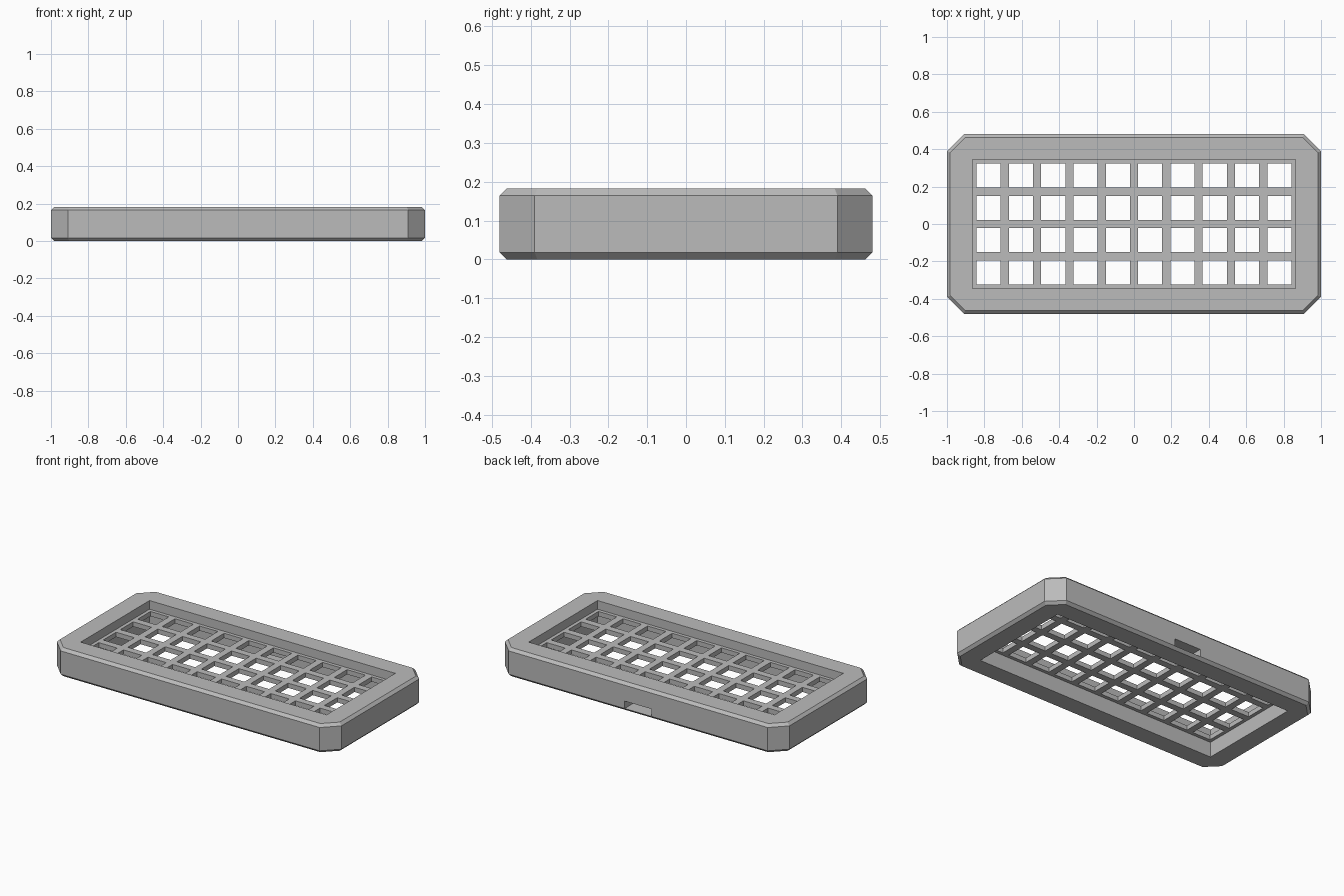
import bpy, bmesh

cube = bpy.data.objects.get("Cube")
if cube:
    bpy.data.objects.remove(cube)

HALF_X, HALF_Y, HEIGHT = 1.0, 0.48, 0.182
CORNER, EDGE = 0.09, 0.017
COLS, ROWS, PITCH, HOLE = 10, 4, 0.1728, 0.129
OPEN_X, OPEN_Y = COLS * PITCH / 2, ROWS * PITCH / 2
PLATE_TOP, PLATE_THICK = 0.127, 0.03

grey = bpy.data.materials.new("plain grey")
grey.use_nodes = True
colour = (0.5, 0.5, 0.5, 1)
grey.diffuse_color = colour
grey.node_tree.nodes["Principled BSDF"].inputs["Base Color"].default_value = colour


def make_object(name, bm):
    bmesh.ops.recalc_face_normals(bm, faces=bm.faces)
    mesh = bpy.data.meshes.new(name)
    bm.to_mesh(mesh)
    bm.free()
    mesh.materials.append(grey)
    obj = bpy.data.objects.new(name, mesh)
    bpy.context.collection.objects.link(obj)
    return obj


def octagon(inset, z):
    x, y = HALF_X - inset, HALF_Y - inset
    c = CORNER - 0.586 * inset
    quarter = [(x, y - c), (x - c, y)]
    half = quarter + [(-px, py) for px, py in reversed(quarter)]
    return [(px, py, z) for px, py in half + [(-px, -py) for px, py in half]]


def cut_box(target, low, high):
    bm = bmesh.new()
    bmesh.ops.create_cube(bm, size=1)
    for v in bm.verts:
        v.co = [high[i] if v.co[i] > 0 else low[i] for i in range(3)]
    cutter = make_object("cutter", bm)
    mod = target.modifiers.new("cut", "BOOLEAN")
    mod.operation = "DIFFERENCE"
    mod.solver = "EXACT"
    mod.object = cutter
    bpy.context.view_layer.objects.active = target
    bpy.ops.object.modifier_apply(modifier=mod.name)
    bpy.data.objects.remove(cutter)


# Case frame: octagonal block with chamfered top and bottom edges
bm = bmesh.new()
levels = [(EDGE, 0), (0, EDGE), (0, HEIGHT - EDGE), (EDGE, HEIGHT)]
rings = [[bm.verts.new(p) for p in octagon(i, z)] for i, z in levels]
for a, b in zip(rings, rings[1:]):
    for i in range(8):
        j = (i + 1) % 8
        bm.faces.new((a[i], a[j], b[j], b[i]))
bm.faces.new(rings[0])
bm.faces.new(rings[-1])
frame = make_object("case_frame", bm)

# Central opening and the cable slot in the back wall
cut_box(frame, (-OPEN_X, -OPEN_Y, -1), (OPEN_X, OPEN_Y, 1))
cut_box(frame, (-0.095, OPEN_Y - 0.05, EDGE), (0.095, 1, 0.064))


# Key plate: a sheet with a regular grid of square holes
def grid_lines(count):
    edge = count * PITCH / 2
    centres = [(i + 0.5) * PITCH - edge for i in range(count)]
    return [-edge] + [c + s * HOLE / 2 for c in centres for s in (-1, 1)] + [edge]


xs, ys = grid_lines(COLS), grid_lines(ROWS)
bm = bmesh.new()
verts = [[bm.verts.new((x, y, PLATE_TOP)) for y in ys] for x in xs]
for i in range(len(xs) - 1):
    for j in range(len(ys) - 1):
        if not (i % 2 and j % 2):
            bm.faces.new((verts[i][j], verts[i + 1][j],
                          verts[i + 1][j + 1], verts[i][j + 1]))
bmesh.ops.dissolve_limit(bm, angle_limit=0.01, verts=bm.verts, edges=[])
for f in bm.faces:
    f.normal_update()
    if f.normal.z < 0:
        f.normal_flip()
plate = make_object("key_plate", bm)
solid = plate.modifiers.new("thickness", "SOLIDIFY")
solid.thickness = PLATE_THICK
solid.offset = -1
